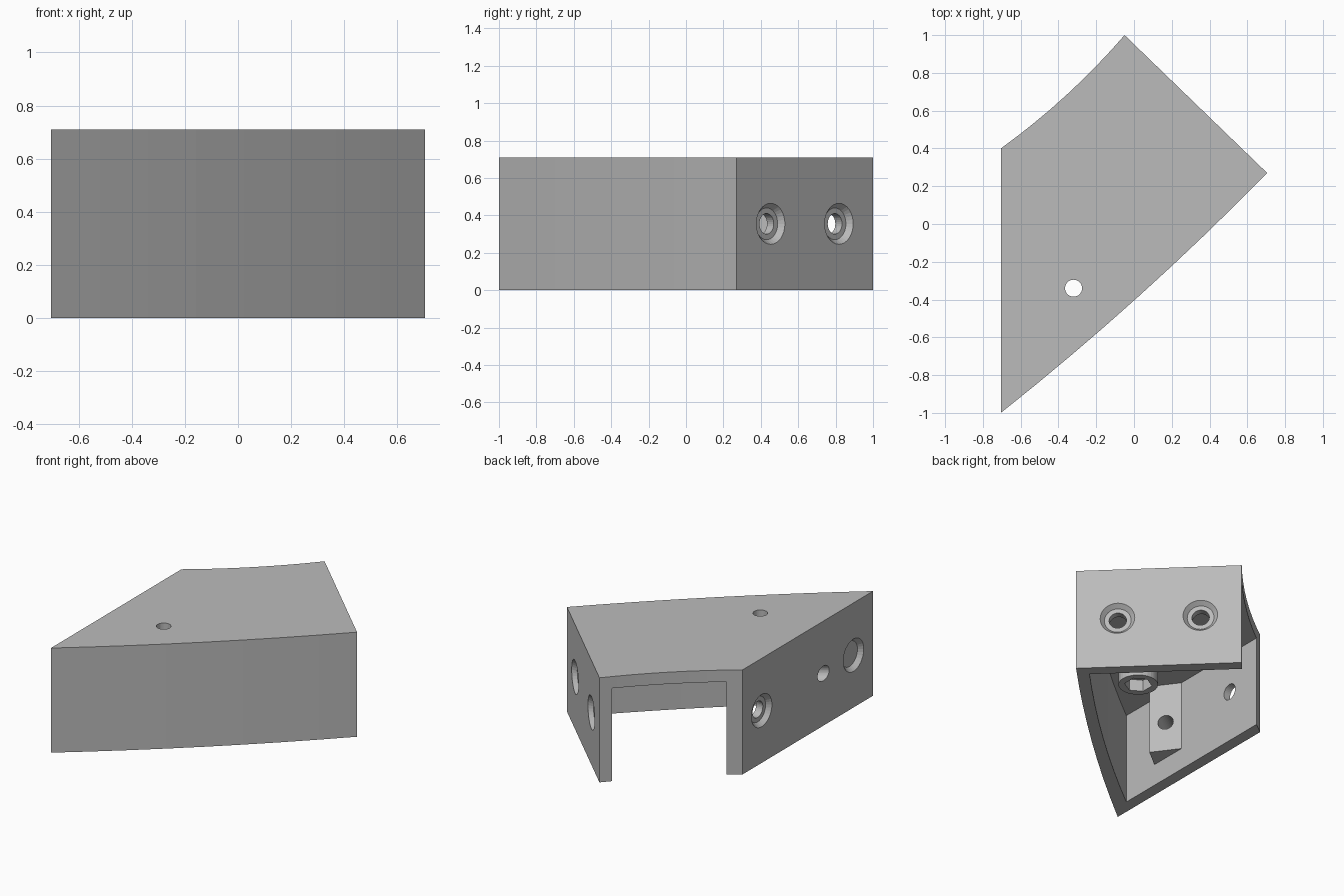
import bpy, bmesh, math
from mathutils import Vector

if "Cube" in bpy.data.objects:
    bpy.data.objects.remove(bpy.data.objects["Cube"])

H, T = 0.71, 0.08          # height, wall thickness
MID = H / 2
A, B, C, D = (Vector(p) for p in ((-0.705, 0.40), (-0.05, 1.0), (0.705, 0.27), (-0.705, -1.0)))

grey = bpy.data.materials.new("grey")
grey.diffuse_color = (0.5, 0.5, 0.5, 1)
grey.use_nodes = True
grey.node_tree.nodes["Principled BSDF"].inputs["Base Color"].default_value = grey.diffuse_color


def make(name, bm):
    bmesh.ops.recalc_face_normals(bm, faces=bm.faces)
    me = bpy.data.meshes.new(name)
    bm.to_mesh(me)
    bm.free()
    me.materials.append(grey)
    ob = bpy.data.objects.new(name, me)
    bpy.context.collection.objects.link(ob)
    return ob


def prism(name, pts, z0, z1):
    bm = bmesh.new()
    face = bm.faces.new([bm.verts.new((p[0], p[1], z0)) for p in pts])
    up = bmesh.ops.extrude_face_region(bm, geom=[face])["geom"]
    bmesh.ops.translate(bm, vec=(0, 0, z1 - z0),
                        verts=[v for v in up if isinstance(v, bmesh.types.BMVert)])
    return make(name, bm)


def rod(name, start, direction, length, r1, r2=None, sides=32):
    # cone or cylinder starting at a point and running along a direction
    d = Vector(direction).normalized()
    bm = bmesh.new()
    bmesh.ops.create_cone(bm, cap_ends=True, segments=sides, radius1=r1,
                          radius2=r1 if r2 is None else r2, depth=length)
    m = d.to_track_quat('Z', 'Y').to_matrix().to_4x4()
    m.translation = Vector(start) + d * length / 2
    bmesh.ops.transform(bm, matrix=m, verts=bm.verts)
    return make(name, bm)


def combine(target, tool, op):
    mod = target.modifiers.new(op, 'BOOLEAN')
    mod.operation, mod.object, mod.solver = op, tool, 'EXACT'
    bpy.context.view_layer.objects.active = target
    bpy.ops.object.modifier_apply(modifier=mod.name)
    bpy.data.objects.remove(tool)


def cut(tool):
    combine(body, tool, 'DIFFERENCE')


def add(tool):
    combine(body, tool, 'UNION')


def arc(p, q, sag, n=8):
    # shallow curve bowing to the right of p -> q
    side = Vector((q.y - p.y, p.x - q.x)).normalized()
    return [p.lerp(q, i / n) + side * sag * 4 * (i / n) * (1 - i / n) for i in range(n + 1)]


# Outer block with bowed front and hollowed back edge
body = prism("bracket_body", arc(D, C, 0.03) + arc(A, B, 0.026)[::-1], 0, H)

# Cavity open at the bottom and at the back left edge
along = (C - B).normalized()
inward = Vector((along.y, -along.x))
if inward.x > 0:
    inward = -inward
inner_d = Vector((D.x + T, -0.82))
inner_c = C + inward * T - along * T
far = inner_c - along * 1.376
cut(prism("cavity", arc(inner_d, inner_c, 0.03) + [far, Vector((D.x + T, 0.95))], -0.1, H - T))

# Wedge on the side wall for the angled screw, and boss under the top
add(prism("screw_wedge", [(-0.67, -0.277), (-0.625, -0.277), (-0.50, -0.445),
                          (-0.62, -0.54), (-0.67, -0.54)], 0.15, H - 0.04))
BX, BY = -0.32, -0.34
add(rod("nut_boss", (BX, BY, 0.53), (0, 0, 1), 0.14, 0.125))

# Hex nut pocket and screw hole through the top
cut(rod("hex_pocket", (BX, BY, 0.48), (0, 0, 1), 0.13, 0.088, sides=6))
cut(rod("top_hole", (BX, BY, 0.4), (0, 0, 1), 0.5, 0.045))


def countersink(p, direction, through=True):
    d, p = Vector(direction).normalized(), Vector(p)
    # the cone starts slightly outside the wall
    cut(rod("sink", p - d * 0.01, d, 0.04, 0.118, 0.085))
    if through:
        cut(rod("hole", p - d * 0.02, d, 0.16, 0.055))


# Countersunk holes in the end plate and the side wall
for t in (0.25, 0.75):
    p = B.lerp(C, t)
    countersink((p.x, p.y, MID), (inward.x, inward.y, 0))
countersink((A.x, 0.195, MID), (1, 0, 0))
countersink((A.x, -0.79, MID), (1, 0, 0), through=False)

# Angled screw hole through wall and wedge
axis = Vector((0.8, 0.6, 0))
cut(rod("angled_hole", Vector((-0.566, -0.3625, MID)) - axis * 0.35, axis, 0.45, 0.05))
